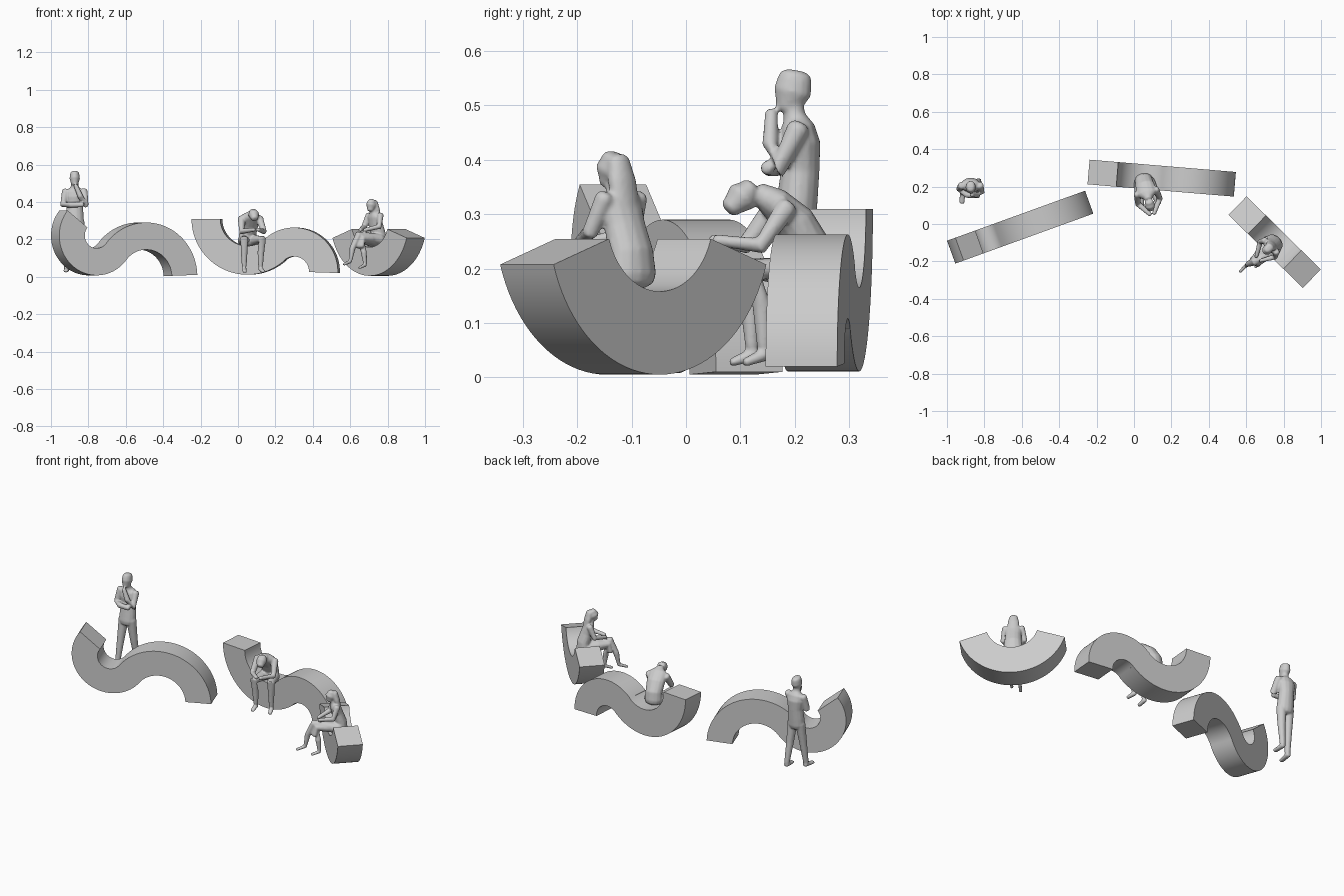
import bpy, bmesh, math
from mathutils import Vector, Matrix


def finish(bm, name, loc, yaw):
    bmesh.ops.recalc_face_normals(bm, faces=bm.faces)
    mesh = bpy.data.meshes.new(name)
    bm.to_mesh(mesh)
    bm.free()
    obj = bpy.data.objects.new(name, mesh)
    bpy.context.collection.objects.link(obj)
    obj.location = loc
    obj.rotation_euler.z = math.radians(yaw)
    return obj


def arc_block(name, loc, yaw, centre, r_in, r_out, a0, a1, width, n=40):
    """Thick arc in the local xz plane, extruded across y."""
    bm = bmesh.new()
    rings = []
    for i in range(n + 1):
        a = math.radians(a0 + (a1 - a0) * i / n)
        rings.append([bm.verts.new((centre[0] + r * math.cos(a), y, centre[1] + r * math.sin(a)))
                      for r, y in ((r_in, -width / 2), (r_out, -width / 2), (r_out, width / 2), (r_in, width / 2))])
    for p, q in zip(rings, rings[1:]):
        for k in range(4):
            bm.faces.new((p[k], p[(k + 1) % 4], q[(k + 1) % 4], q[k]))
    bm.faces.new(rings[0])
    bm.faces.new(rings[-1])
    obj = finish(bm, name, loc, yaw)
    bpy.ops.object.select_all(action='DESELECT')
    bpy.context.view_layer.objects.active = obj
    obj.select_set(True)
    bpy.ops.object.shade_smooth_by_angle(angle=math.radians(30))
    return obj


def tube(bm, pts, n=14):
    """Closed rounded tube; each point is x, y, z, half width, half depth."""
    P = [Vector(p[:3]) for p in pts]
    R = [(p[3], p[4] if len(p) > 4 else p[3]) for p in pts]
    d0, d1 = (P[0] - P[1]).normalized(), (P[-1] - P[-2]).normalized()
    for f, s in ((0.45, 0.88), (0.8, 0.5)):
        P.insert(0, Vector(pts[0][:3]) + d0 * min(R[0]) * f)
        P.append(Vector(pts[-1][:3]) + d1 * min(R[-1]) * f)
        k = 1 if f < 0.5 else 0.57
        R.insert(0, (R[0][0] * (s if k == 1 else k), R[0][1] * (s if k == 1 else k)))
        R.append((R[-1][0] * (s if k == 1 else k), R[-1][1] * (s if k == 1 else k)))
    rings = []
    for i, p in enumerate(P):
        t = (P[min(i + 1, len(P) - 1)] - P[max(i - 1, 0)]).normalized()
        ref = Vector((1, 0, 0)) if abs(t.x) < 0.9 else Vector((0, 1, 0))
        u = (ref - t * ref.dot(t)).normalized()
        v = t.cross(u)
        rings.append([bm.verts.new(p + u * R[i][0] * math.cos(2 * math.pi * k / n)
                                   + v * R[i][1] * math.sin(2 * math.pi * k / n)) for k in range(n)])
    for a, b in zip(rings, rings[1:]):
        for k in range(n):
            bm.faces.new((a[k], a[(k + 1) % n], b[(k + 1) % n], b[k]))
    bm.faces.new(rings[0])
    bm.faces.new(rings[-1])


def mirrored(parts):
    return parts + [[(-p[0],) + tuple(p[1:]) for p in part] for part in parts]


def figure(name, loc, yaw, parts):
    """Fuse body tubes into one smooth statue."""
    bm = bmesh.new()
    for part in parts:
        tube(bm, part)
    obj = finish(bm, name, loc, yaw)
    rm = obj.modifiers.new("fuse", 'REMESH')
    rm.mode = 'VOXEL'
    rm.voxel_size = 0.0045
    rm.use_smooth_shade = True
    sm = obj.modifiers.new("soften", 'SMOOTH')
    sm.factor = 0.5
    sm.iterations = 3


# S-shaped bench on the left
A = (-0.512, 0.018, 0)
j = math.radians(142)
arc_block("left_bench_arch", A, 19.9, (0, 0), 0.145, 0.29, 2, 142, 0.13)
arc_block("left_bench_cradle", A, 19.9, (0.358 * math.cos(j), 0.358 * math.sin(j)),
          0.068, 0.213, 141, 322, 0.13)

# S-shaped bench in the middle
B = (0.055, 0.253, 0)
arc_block("middle_bench_cradle", B, -4.8, (0, 0.31), 0.145, 0.299, 180, 312, 0.132)
arc_block("middle_bench_arch", B, -4.8, (0.251, 0.028), 0.08, 0.235, -2, 132, 0.132)

# single cradle bench on the right
arc_block("right_bench_cradle", (0.752, -0.097, 0), -44.6, (0, 0.298), 0.14, 0.293, 198, 342, 0.138)

# standing man, hand on chin
figure("standing_man", (-0.873, 0.2, 0), 0, [
    [(0, 0, 0.285, .05, .04), (0, 0.005, 0.33, .048, .038), (0, 0.01, 0.38, .043, .036),
     (0, 0.008, 0.43, .052, .04), (0, 0.005, 0.46, .05, .032), (0, 0, 0.477, .024, .022)],
    [(0, 0.002, 0.47, .019), (0, -0.003, 0.5, .02)],
    [(0, -0.012, 0.5, .02, .024), (0, -0.004, 0.525, .028, .035), (0, 0, 0.547, .025, .032)],
    [(0.048, 0.005, 0.455, .021), (0.056, -0.03, 0.385, .019), (0.03, -0.045, 0.43, .015), (0.006, -0.043, 0.485, .012)],
    [(-0.048, 0.005, 0.455, .021), (-0.06, -0.01, 0.385, .019), (-0.02, -0.045, 0.385, .016), (0.04, -0.05, 0.385, .013)],
    [(-0.025, 0, 0.29, .028), (-0.034, -0.015, 0.17, .021), (-0.042, -0.03, 0.05, .015)],
    [(0.025, 0, 0.29, .028), (0.034, 0.012, 0.17, .021), (0.042, 0.03, 0.05, .015)],
    [(-0.042, -0.025, 0.04, .015, .014), (-0.047, -0.085, 0.032, .014, .009)],
    [(0.042, 0.033, 0.04, .015, .014), (0.047, -0.025, 0.032, .014, .009)],
])

# seated man leaning on his knees
limbs = [
    [(0.028, 0.02, 0.193, .03), (0.05, -0.09, 0.2, .021), (0.046, -0.073, 0.13, .018), (0.045, -0.07, 0.06, .013)],
    [(0.045, -0.066, 0.043, .013), (0.051, -0.105, 0.028, .012, .008)],
    [(0.05, -0.03, 0.31, .02), (0.06, -0.08, 0.242, .016), (0.012, -0.15, 0.252, .011)],
]
figure("seated_man", (0.06, 0.2, 0), 14, mirrored(limbs) + [
    [(0, 0.035, 0.195, .05, .04), (0, 0.03, 0.235, .047, .04), (0, 0.0, 0.285, .052, .037),
     (0, -0.04, 0.322, .053, .029), (0, -0.062, 0.335, .024, .022)],
    [(0, -0.06, 0.33, .018), (0, -0.09, 0.335, .02)],
    [(0, -0.088, 0.345, .024, .02), (0, -0.1, 0.332, .029, .03), (0, -0.118, 0.316, .021, .02)],
])

# seated woman with crossed legs
figure("seated_woman", (0.75, -0.1, 0), -45, mirrored([
    [(0.043, -0.028, 0.328, .018), (0.057, -0.05, 0.268, .015), (0.016, -0.12, 0.25, .01)],
]) + [
    [(0, 0.0, 0.19, .052, .038), (0, -0.002, 0.23, .047, .036), (0, -0.018, 0.28, .043, .032),
     (0, -0.03, 0.325, .047, .028), (0, -0.038, 0.345, .022, .02)],
    [(0, -0.038, 0.34, .016), (0, -0.045, 0.37, .018)],
    [(0, -0.058, 0.362, .019, .02), (0, -0.052, 0.382, .027, .032), (0, -0.047, 0.398, .022, .026)],
    [(0, -0.035, 0.395, .024, .02), (0, -0.025, 0.36, .031, .02), (0, -0.012, 0.31, .03, .016)],
    [(0, 0, 0.195, .048, .036), (0, -0.08, 0.205, .045, .03), (0, -0.135, 0.205, .033, .026), (0, -0.145, 0.165, .035, .018)],
    [(0.03, -0.02, 0.2, .03), (-0.004, -0.15, 0.222, .021), (-0.018, -0.178, 0.15, .016), (-0.02, -0.19, 0.09, .01)],
    [(-0.02, -0.19, 0.083, .01), (-0.02, -0.238, 0.066, .009, .007)],
    [(-0.03, -0.02, 0.19, .03), (0.0, -0.13, 0.195, .02), (0.016, -0.125, 0.13, .016), (0.02, -0.12, 0.07, .01)],
    [(0.02, -0.12, 0.063, .01), (0.02, -0.162, 0.048, .009, .007)],
])
